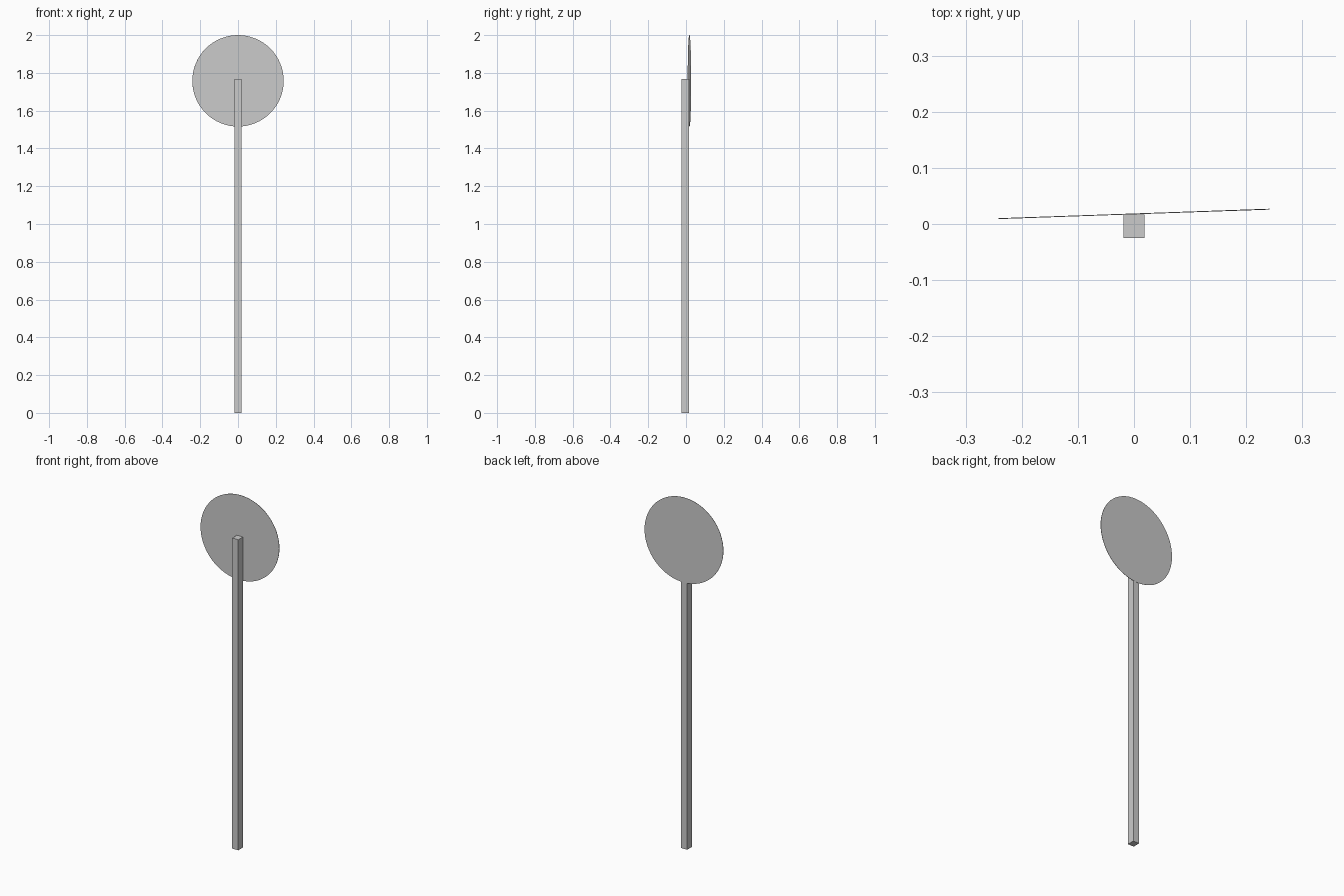
import bpy
from math import radians

if "Cube" in bpy.data.objects:
    bpy.data.objects.remove(bpy.data.objects["Cube"])

# Square post
H = 1.767
bpy.ops.mesh.primitive_cube_add(size=1, location=(0, -0.004, H / 2))
post = bpy.context.object
post.name = "post"
post.dimensions = (0.038, 0.042, H)
bpy.ops.object.transform_apply(location=False, rotation=False, scale=True)

# Thin round sign plate on the back of the post, turned slightly about z
R = 0.242
bpy.ops.mesh.primitive_cylinder_add(
    vertices=64, radius=R, depth=0.0016,
    location=(0, 0.018, 2 - R), rotation=(radians(90), 0, radians(2)))
plate = bpy.context.object
plate.name = "sign_plate"
bpy.ops.object.shade_smooth_by_angle()
